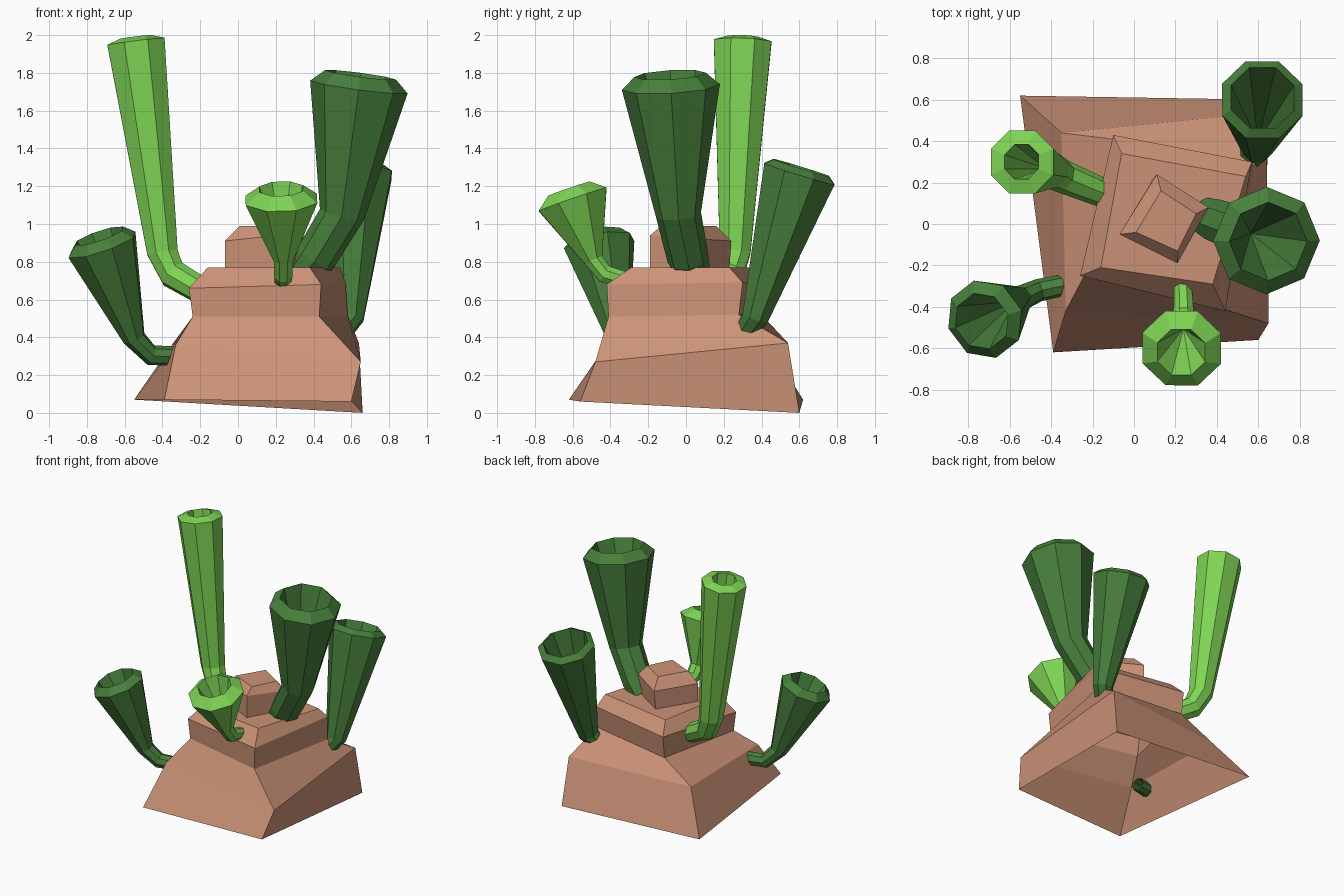
import bpy, bmesh
from math import pi, cos, sin
from mathutils import Vector


def material(name, color):
    m = bpy.data.materials.new(name)
    m.diffuse_color = (*color, 1)
    return m


ROCK = material("rock", (0.60, 0.29, 0.185))
LIGHT = material("light_green", (0.21, 0.66, 0.09))
DARK = material("dark_green", (0.065, 0.215, 0.045))


def loft(name, rings, mat, tip=None):
    """Skin a list of equal-sized rings; end in a tip point or a flat cap."""
    bm = bmesh.new()
    vs = [[bm.verts.new(p) for p in r] for r in rings]
    n = len(vs[0])
    for a, b in zip(vs, vs[1:]):
        for i in range(n):
            j = (i + 1) % n
            bm.faces.new((a[i], a[j], b[j], b[i]))
    if tip is None:
        bm.faces.new(vs[-1])
    else:
        t = bm.verts.new(tip)
        for i in range(n):
            bm.faces.new((vs[-1][i], vs[-1][(i + 1) % n], t))
    me = bpy.data.meshes.new(name)
    bm.to_mesh(me)
    bm.free()
    me.materials.append(mat)
    ob = bpy.data.objects.new(name, me)
    bpy.context.collection.objects.link(ob)
    return ob


def tube(name, path, lip_r, lip_h, mat, phase=0.0, sides=8):
    """Flaring hollow tube. path = (x, y, z, radius) from mouth to root."""
    pts = [Vector(p[:3]) for p in path]
    rad = [p[3] for p in path]
    last = len(pts) - 1
    axes = [(pts[max(i - 1, 0)] - pts[min(i + 1, last)]).normalized()
            for i in range(last + 1)]
    # carry one frame down the path so the facets do not twist
    q = Vector((0, 0, 1)).rotation_difference(axes[0])
    circle = [Vector((cos(phase + 2 * pi * i / sides),
                      sin(phase + 2 * pi * i / sides), 0)) for i in range(sides)]
    top_q, rings = q, []
    for i, (p, r) in enumerate(zip(pts, rad)):
        if i:
            q = axes[i - 1].rotation_difference(axes[i]) @ q
        rings.append([p + q @ (c * r) for c in circle])
    rings.reverse()
    lip = pts[0] + axes[0] * lip_h
    rings.append([lip + top_q @ (c * lip_r) for c in circle])
    # inner wall narrows to a point near the first bend
    return loft(name, rings, mat, tip=pts[0].lerp(pts[1], 0.85))


# Rock: lower two tiers, open underneath (corners: front left, front right, back right, back left)
loft("rock_base", [
    [(-0.39, -0.62, 0.07), (0.60, -0.56, 0.06), (0.66, 0.60, 0.00), (-0.55, 0.62, 0.07)],
    [(-0.33, -0.42, 0.36), (0.65, -0.48, 0.27), (0.64, 0.54, 0.37), (-0.35, 0.44, 0.36)],
    [(-0.24, -0.25, 0.51), (0.43, -0.41, 0.51), (0.58, 0.28, 0.52), (-0.10, 0.41, 0.51)],
    [(-0.26, -0.25, 0.66), (0.44, -0.42, 0.68), (0.57, 0.30, 0.69), (-0.10, 0.43, 0.68)],
    [(-0.16, -0.21, 0.77), (0.38, -0.29, 0.77), (0.54, 0.23, 0.77), (-0.06, 0.34, 0.77)],
], ROCK)

# Rock: small top block
loft("rock_top", [
    [(-0.07, -0.05, 0.76), (0.21, -0.19, 0.76), (0.35, 0.07, 0.76), (0.10, 0.23, 0.76)],
    [(-0.07, -0.05, 0.91), (0.21, -0.19, 0.94), (0.36, 0.08, 0.92), (0.11, 0.24, 0.91)],
    [(0.01, -0.04, 0.99), (0.21, -0.13, 0.99), (0.30, 0.05, 0.99), (0.13, 0.16, 0.99)],
], ROCK)

# Tubes
tube("tall_tube", [(-0.54, 0.30, 1.965, 0.165), (-0.40, 0.26, 0.85, 0.088),
                   (-0.345, 0.23, 0.735, 0.08), (-0.15, 0.15, 0.62, 0.07)],
     0.09, 0.025, LIGHT, pi / 8)
tube("front_tube", [(0.23, -0.60, 1.13, 0.205), (0.24, -0.49, 0.81, 0.055),
                    (0.24, -0.43, 0.735, 0.052), (0.235, -0.28, 0.69, 0.045)],
     0.125, 0.06, LIGHT, pi / 8)
tube("left_tube", [(-0.72, -0.46, 0.89, 0.195), (-0.55, -0.36, 0.395, 0.062),
                   (-0.46, -0.32, 0.305, 0.055), (-0.27, -0.28, 0.30, 0.05)],
     0.14, 0.05, DARK, pi / 12)
tube("right_tube", [(0.64, -0.08, 1.725, 0.26), (0.55, -0.04, 1.05, 0.12),
                    (0.41, 0.01, 0.82, 0.11), (0.34, 0.04, 0.74, 0.09)],
     0.19, 0.065, DARK, 0)
tube("back_tube", [(0.62, 0.60, 1.265, 0.21), (0.595, 0.365, 0.50, 0.075),
                   (0.53, 0.30, 0.41, 0.06)],
     0.165, 0.035, DARK, pi / 8)
